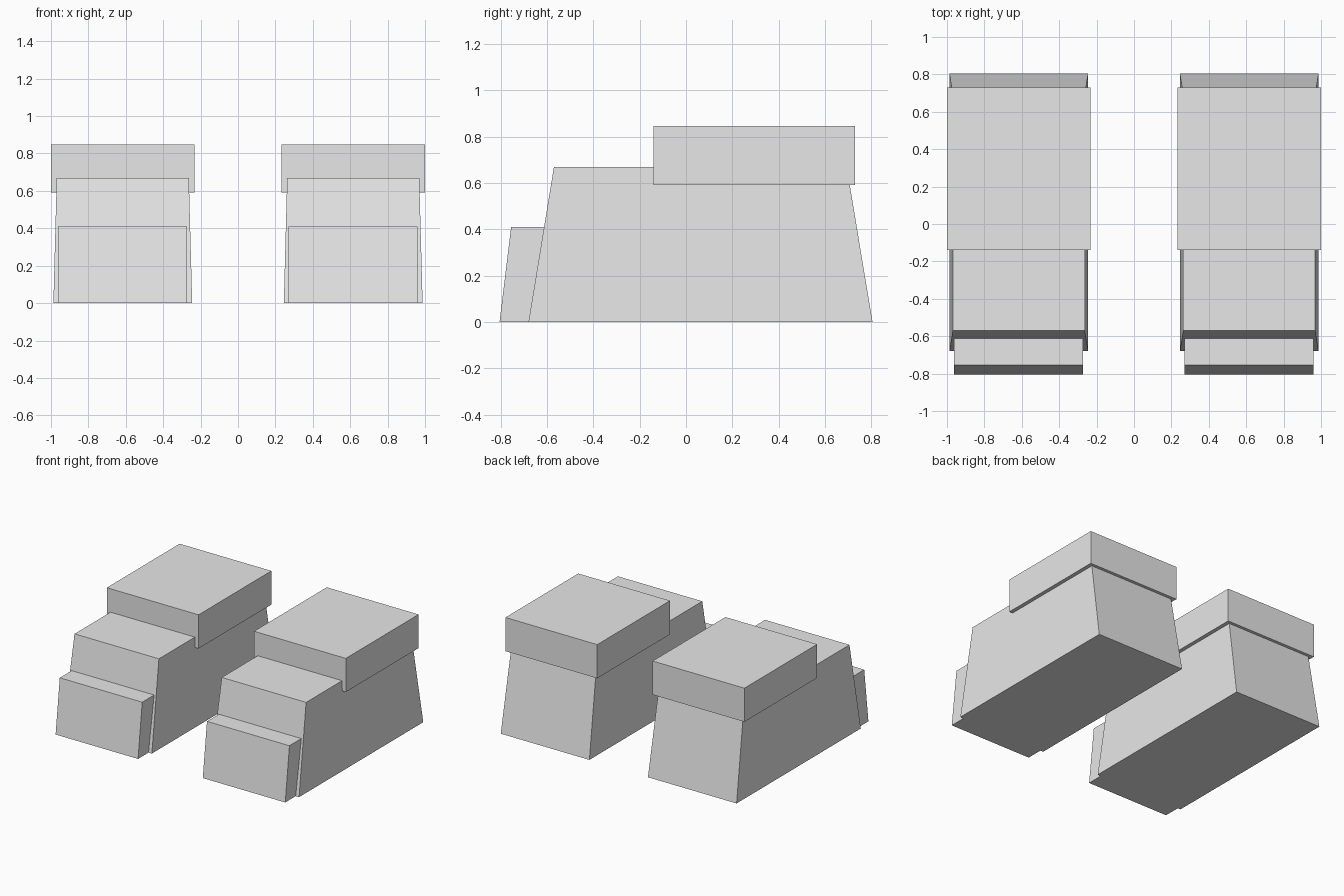
import bpy

if "Cube" in bpy.data.objects:
    bpy.data.objects.remove(bpy.data.objects["Cube"])

grey = bpy.data.materials.new("light grey")
grey.diffuse_color = (0.8, 0.8, 0.8, 1)
grey.use_nodes = True
grey.node_tree.nodes["Principled BSDF"].inputs["Base Color"].default_value = grey.diffuse_color


def block(name, cx, z0, z1, half0, half1, y0, y1):
    """Tapered box: half widths and (front, back) depths at bottom and top."""
    verts = []
    for z, h, (front, back) in ((z0, half0, y0), (z1, half1, y1)):
        verts += [(cx - h, front, z), (cx + h, front, z),
                  (cx + h, back, z), (cx - h, back, z)]
    faces = [(3, 2, 1, 0), (4, 5, 6, 7)]
    faces += [(i, (i + 1) % 4, (i + 1) % 4 + 4, i + 4) for i in range(4)]
    mesh = bpy.data.meshes.new(name)
    mesh.from_pydata(verts, [], faces)
    mesh.materials.append(grey)
    obj = bpy.data.objects.new(name, mesh)
    bpy.context.collection.objects.link(obj)


for side, cx in (("left", -0.616), ("right", 0.616)):
    # Tapered main body of the shoe
    block(side + "_shoe_body", cx, 0, 0.67, 0.371, 0.353,
          (-0.68, 0.805), (-0.57, 0.694))
    # Toe cap, with its back tucked just inside the body
    block(side + "_toe_cap", cx - 0.002, 0, 0.41, 0.345, 0.345,
          (-0.805, -0.67), (-0.755, -0.603))
    # Ankle cuff
    block(side + "_ankle_cuff", cx, 0.592, 0.847, 0.384, 0.384,
          (-0.14, 0.73), (-0.14, 0.73))
